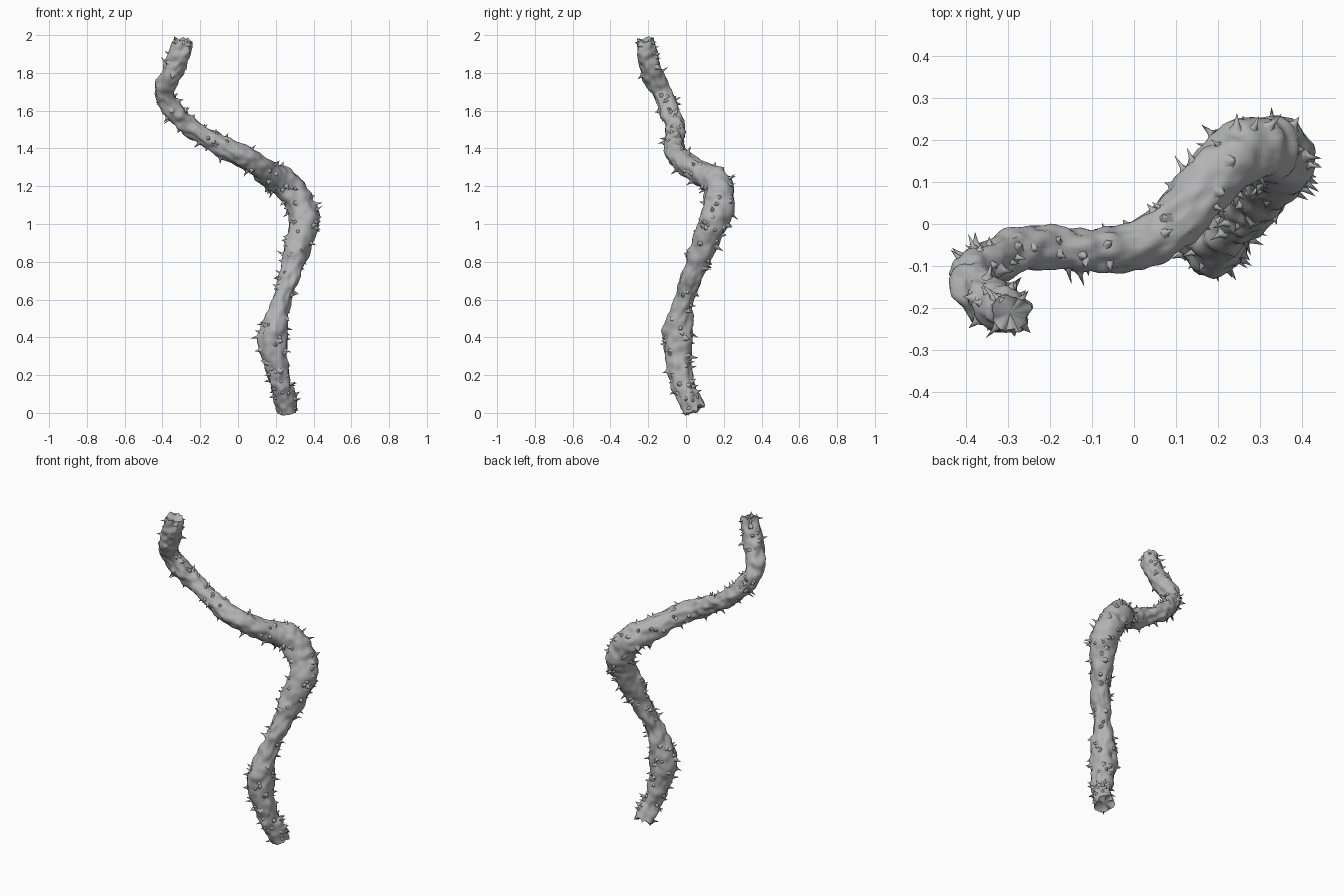
import bpy, bmesh, math, random
from mathutils import Vector, noise

random.seed(7)
if "Cube" in bpy.data.objects:
    bpy.data.objects.remove(bpy.data.objects["Cube"])

bark = bpy.data.materials.new("grey bark")
bark.use_nodes = True
grey = (0.45, 0.45, 0.45, 1)
bark.diffuse_color = grey
bark.node_tree.nodes["Principled BSDF"].inputs["Base Color"].default_value = grey

# Centre line of the vine: x, y, z, radius
PATH = [Vector(p) for p in (
    (.262, .05, .014, .055), (.242, .002, .1, .056), (.214, -.03, .2, .058),
    (.187, -.045, .4, .077), (.235, -.01, .6, .049), (.297, .06, .8, .06),
    (.345, .14, 1, .077), (.325, .176, 1.11, .08), (.245, .163, 1.215, .076),
    (.16, .08, 1.27, .068), (.05, -.033, 1.345, .057), (-.1, -.063, 1.42, .052),
    (-.25, -.055, 1.51, .05), (-.34, -.09, 1.6, .051), (-.39, -.13, 1.7, .051),
    (-.35, -.18, 1.8, .056), (-.307, -.205, 1.9, .054), (-.293, -.213, 1.975, .046))]
SIDES, STEPS = 32, 16


def spine(t):
    """Smooth point on the centre line, t from 0 to the last point's index."""
    i = min(int(t), len(PATH) - 2)
    f = t - i
    b, c = PATH[i], PATH[i + 1]
    a = PATH[i - 1] if i else b * 2 - c
    d = PATH[i + 2] if i + 2 < len(PATH) else c * 2 - b
    return b + (c - a) * (f / 2) + (a * 2 - b * 5 + c * 4 - d) * (f * f / 2) \
        + (b * 3 - a - c * 3 + d) * (f ** 3 / 2)


def frame(t):
    """Centre, radius, tangent and two cross directions."""
    p = spine(t)
    tan = (spine(t + .01) - spine(t - .01)).xyz.normalized()
    u = Vector((0, 1, 0)).cross(tan).normalized()
    return p.xyz, p.w, tan, u, tan.cross(u)


def surface(t, angle):
    """Lumpy bark point and its outward direction."""
    centre, radius, tan, u, v = frame(t)
    out = u * math.cos(angle) + v * math.sin(angle)
    point = centre + out * radius
    bump = .012 * noise.noise(centre * 12 + out * 1.2) \
        + .011 * noise.noise(centre * 24 + out * 2.2)
    return point + out * bump, out, tan


def finish(name, bm, angle):
    bmesh.ops.recalc_face_normals(bm, faces=bm.faces)
    mesh = bpy.data.meshes.new(name)
    bm.to_mesh(mesh)
    bm.free()
    mesh.materials.append(bark)
    obj = bpy.data.objects.new(name, mesh)
    bpy.context.collection.objects.link(obj)
    bpy.ops.object.select_all(action='DESELECT')
    obj.select_set(True)
    bpy.context.view_layer.objects.active = obj
    bpy.ops.object.shade_smooth_by_angle(angle=math.radians(angle))


# Stem: rings swept along the centre line, with ragged, hollowed ends
bm = bmesh.new()
last = len(PATH) - 1
rings = []
for k in range(last * STEPS + 1):
    t = k / STEPS
    ring = []
    for s in range(SIDES):
        point, out, tan = surface(t, math.tau * s / SIDES)
        if k in (0, last * STEPS):
            point += tan * (.03 * noise.noise(point * 40))
            point.z = max(point.z, 0)
        ring.append(bm.verts.new(point))
    rings.append(ring)
for lower, upper in zip(rings, rings[1:]):
    for s in range(SIDES):
        n = (s + 1) % SIDES
        bm.faces.new((lower[s], lower[n], upper[n], upper[s]))
for ring, t, depth in ((rings[0], 0, .012), (rings[-1], last, -.012)):
    centre, radius, tan, u, v = frame(t)
    hub = bm.verts.new(centre + tan * depth)
    for s in range(SIDES):
        bm.faces.new((ring[s], ring[(s + 1) % SIDES], hub))
finish("vine_stem", bm, 60)

# Thorns: short spikes with wide feet, spread evenly by stem area
areas = [(b - a).xyz.length * (a.w + b.w) for a, b in zip(PATH, PATH[1:])]
bm = bmesh.new()
for segment in random.choices(range(last), areas, k=190):
    t = min(max(segment + random.random(), .2), last - .2)
    point, out, tan = surface(t, random.uniform(0, math.tau))
    lean = (out + tan * random.uniform(-.5, .5)).normalized()
    side = out.cross(tan)
    length = random.uniform(.014, .042)
    width = random.uniform(.007, .011)
    levels = []
    for height, scale in ((-.006, 2), (length * .2, .75)):
        levels.append([bm.verts.new(point + lean * height + (
            tan * math.cos(a) + side * math.sin(a)) * width * scale)
            for a in (math.tau * s / 6 for s in range(6))])
    tip = bm.verts.new(point + lean * length)
    for s in range(6):
        n = (s + 1) % 6
        bm.faces.new((levels[0][s], levels[0][n], levels[1][n], levels[1][s]))
        bm.faces.new((levels[1][s], levels[1][n], tip))
finish("thorns", bm, 65)
